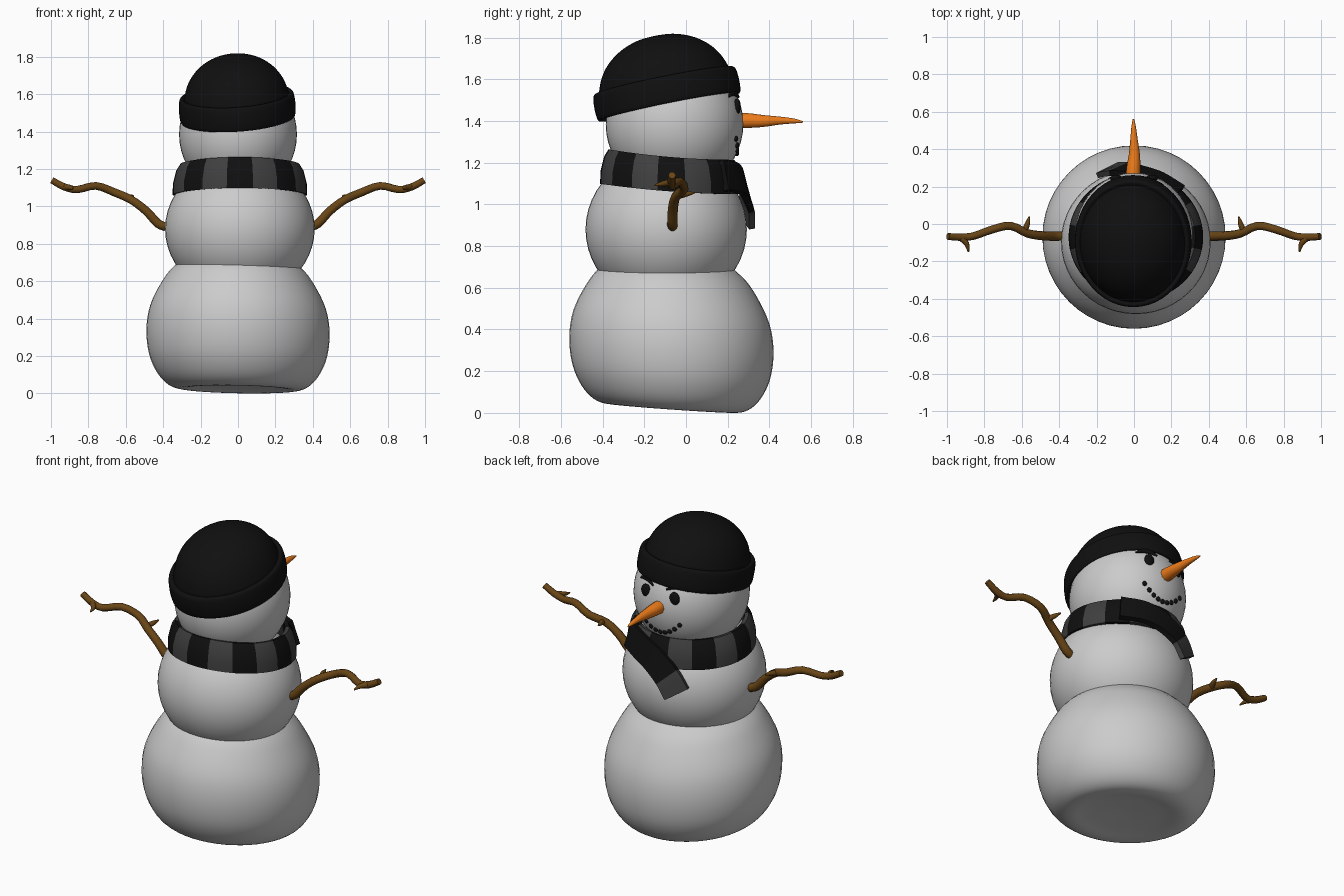
import bpy, bmesh
from math import sin, cos, pi, sqrt, radians
from mathutils import Vector

if "Cube" in bpy.data.objects:
    bpy.data.objects.remove(bpy.data.objects["Cube"])


def material(name, r, g, b):
    m = bpy.data.materials.new(name)
    m.diffuse_color = (r, g, b, 1)
    m.use_nodes = True
    m.node_tree.nodes["Principled BSDF"].inputs["Base Color"].default_value = m.diffuse_color
    return m


BLACK = material("black", 0.005, 0.005, 0.005)
GREY = material("dark_grey", 0.05, 0.05, 0.05)
ORANGE = material("orange", 0.85, 0.2, 0.01)
BROWN = material("brown", 0.14, 0.06, 0.008)


def finish(ob, mat=None, angle=50):
    if mat:
        ob.data.materials.append(mat)
    bpy.ops.object.select_all(action='DESELECT')
    ob.select_set(True)
    bpy.context.view_layer.objects.active = ob
    bpy.ops.object.shade_smooth_by_angle(angle=radians(angle))
    return ob


def smooth_path(points, n=4):
    """Catmull-Rom curve through the points, n steps per span."""
    p = [Vector(v) for v in points]
    p = [2 * p[0] - p[1]] + p + [2 * p[-1] - p[-2]]
    out = []
    for i in range(1, len(p) - 2):
        a, b, c, d = p[i - 1:i + 3]
        for k in range(n):
            t = k / n
            out.append(0.5 * (2 * b + (c - a) * t + (2 * a - 5 * b + 4 * c - d) * t * t
                              + (3 * b - a - 3 * c + d) * t ** 3))
    return out + [p[-2]]


def new_object(name, bm):
    bmesh.ops.remove_doubles(bm, verts=bm.verts, dist=1e-5)
    bmesh.ops.recalc_face_normals(bm, faces=bm.faces)
    me = bpy.data.meshes.new(name)
    bm.to_mesh(me)
    bm.free()
    ob = bpy.data.objects.new(name, me)
    bpy.context.collection.objects.link(ob)
    return ob


def skin(name, rings, loop=False, stripe=None):
    """Bridge equal closed rings; stripe(i) gives the material index of span i."""
    bm = bmesh.new()
    vs = [[bm.verts.new(c) for c in r] for r in rings]
    n = len(vs[0])
    for i in range(len(vs) if loop else len(vs) - 1):
        a, b = vs[i], vs[(i + 1) % len(vs)]
        for j in range(n):
            f = bm.faces.new((a[j], a[(j + 1) % n], b[(j + 1) % n], b[j]))
            f.material_index = stripe(i) if stripe else 0
    if stripe and not loop:
        bm.faces.new(vs[0])
        bm.faces.new(vs[-1]).material_index = stripe(len(vs) - 2)
    return new_object(name, bm)


def lathe(name, profile, scale=(1, 1), shear=(0, 0), segs=48):
    rings = []
    for r, z in profile:
        pts = [(scale[0] * r * cos(2 * pi * k / segs), scale[1] * r * sin(2 * pi * k / segs))
               for k in range(segs)]
        rings.append([(x, y, z + shear[0] * x + shear[1] * y) for x, y in pts])
    return skin(name, rings)


def ball(name, loc, scale, mat=None, segs=48):
    bpy.ops.mesh.primitive_uv_sphere_add(segments=segs, ring_count=segs // 2, location=loc)
    ob = bpy.context.object
    ob.name, ob.scale = name, scale
    return finish(ob, mat)


def tube(name, points, radii, mat):
    cu = bpy.data.curves.new(name, 'CURVE')
    cu.dimensions, cu.bevel_depth, cu.bevel_resolution = '3D', 1, 3
    cu.use_fill_caps = True
    path = smooth_path([(*p, r) for p, r in zip(points, radii)], 3)
    sp = cu.splines.new('POLY')
    sp.points.add(len(path) - 1)
    for q, v in zip(sp.points, path):
        q.co = (v[0], v[1], v[2], 1)
        q.radius = max(v[3], 0.001)
    ob = bpy.data.objects.new(name, cu)
    bpy.context.collection.objects.link(ob)
    bpy.ops.object.select_all(action='DESELECT')
    ob.select_set(True)
    bpy.context.view_layer.objects.active = ob
    bpy.ops.object.convert(target='MESH')
    return finish(bpy.context.object, mat)


# Snow body: leaning, flat-bottomed lower ball, middle ball, head
lower = lathe("lower_body", smooth_path([
    (0, .045), (.2, .035), (.3, .022), (.37, .04), (.43, .10), (.475, .2), (.49, .33),
    (.47, .46), (.41, .585), (.34, .675), (.22, .75), (0, .78)]), shear=(-.02, -.07))
lower.location = (0, -.07, 0)
finish(lower)
ball("middle_body", (.01, -.095, .88), (.4, .387, .37))
HEAD, HR = Vector((0, -.055, 1.385)), Vector((.315, .33, .33))
ball("head", HEAD, HR)


def on_head(x, z, out=0.0):
    k = 1 - ((x - HEAD.x) / HR.x) ** 2 - ((z - HEAD.z) / HR.z) ** 2
    return (x, HEAD.y + HR.y * sqrt(max(k, 0)) + out, z)


# Knitted hat with turned-up brim, tilted back
hat = lathe("hat", smooth_path([
    (.88, .05), (.93, .005), (.985, .005), (1, .06), (.985, .115), (.945, .13), (.90, .125),
    (.89, .14), (.82, .20), (.69, .26), (.49, .31), (.25, .34), (0, .348)]), scale=(.312, .354))
hat.location = (0, -.08, 1.468)
hat.rotation_euler = (radians(11.4), radians(-4), 0)
finish(hat, BLACK)

# Striped scarf band, higher at the back
section = [(.36, -.08), (.358, -.02), (.34, .05), (.318, .085), (.295, .08), (.31, 0), (.335, -.08)]
rings = []
for k in range(64):
    a = 2 * pi * k / 64
    zc = 1.142 - .025 * sin(a) + .012 * sin(a) ** 2
    rings.append([(.01 + r * cos(a), -.07 + .95 * r * sin(a), zc + h) for r, h in section])
band = skin("scarf_band", rings, loop=True, stripe=lambda i: ((i + 2) // 4) % 2)
band.data.materials.append(BLACK)
finish(band, GREY, 35)

# Scarf tail crossing the chest
path = smooth_path([(.25, .18, 1.14), (.13, .25, 1.125), (.02, .28, 1.085), (-.08, .293, 1.01),
                    (-.14, .288, .92)], 4)
rings = []
for i, p in enumerate(path):
    t = (path[min(i + 1, len(path) - 1)] - path[max(i - 1, 0)]).normalized()
    n = Vector((p.x * .9, p.y + .09, .1))
    n = (n - t * n.dot(t)).normalized()
    w = t.cross(n) * .075
    n *= .015
    rings.append([p + w + n, p - w + n, p - w - n, p + w - n])
tail = skin("scarf_tail", rings, stripe=lambda i: 1 if i >= 12 else 0)
tail.data.materials.append(BLACK)
finish(tail, GREY, 35)

# Carrot nose
tube("nose", [(-.005, .24, 1.402), (-.003, .30, 1.402), (.002, .37, 1.40), (0, .45, 1.402),
              (-.002, .52, 1.40), (-.003, .56, 1.395)], [.039, .037, .03, .02, .012, .004], ORANGE)

# Eyes, eyebrows and arms, both sides
for s, side in ((1, "right"), (-1, "left")):
    ball("eye_" + side, on_head(.095 * s, 1.47, -.003), (.032, .018, .038), BLACK, 20)
    tube("eyebrow_" + side,
         [on_head(x * s, z, .008) for x, z in ((.045, 1.515), (.09, 1.533), (.135, 1.528), (.16, 1.515))],
         [.005, .012, .010, .003], BLACK)
    branches = [
        ("arm_", [(.385, -.065, .89), (.43, -.065, .91), (.49, -.063, .975), (.57, -.05, 1.035),
                  (.66, -.01, 1.075), (.76, -.03, 1.11), (.86, -.065, 1.09), (.93, -.07, 1.105),
                  (.995, -.067, 1.14)],
         [.024, .025, .024, .023, .022, .021, .02, .02, .018]),
        ("inner_twig_", [(.59, -.045, 1.04), (.57, 0, 1.05), (.56, .04, 1.055)], [.017, .014, .004]),
        ("outer_twig_", [(.93, -.07, 1.105), (.895, -.105, 1.10), (.885, -.15, 1.092)], [.017, .014, .004])]
    for name, pts, radii in branches:
        tube(name + side, [(x * s, y, z) for x, y, z in pts], radii, BROWN)

# Smile made of small coals
for i in range(9):
    u = i / 4 - 1
    ball("mouth_coal_%d" % (i + 1), on_head(.125 * u, 1.245 + .07 * u * u),
         (.014, .011, .014), BLACK, 12)
